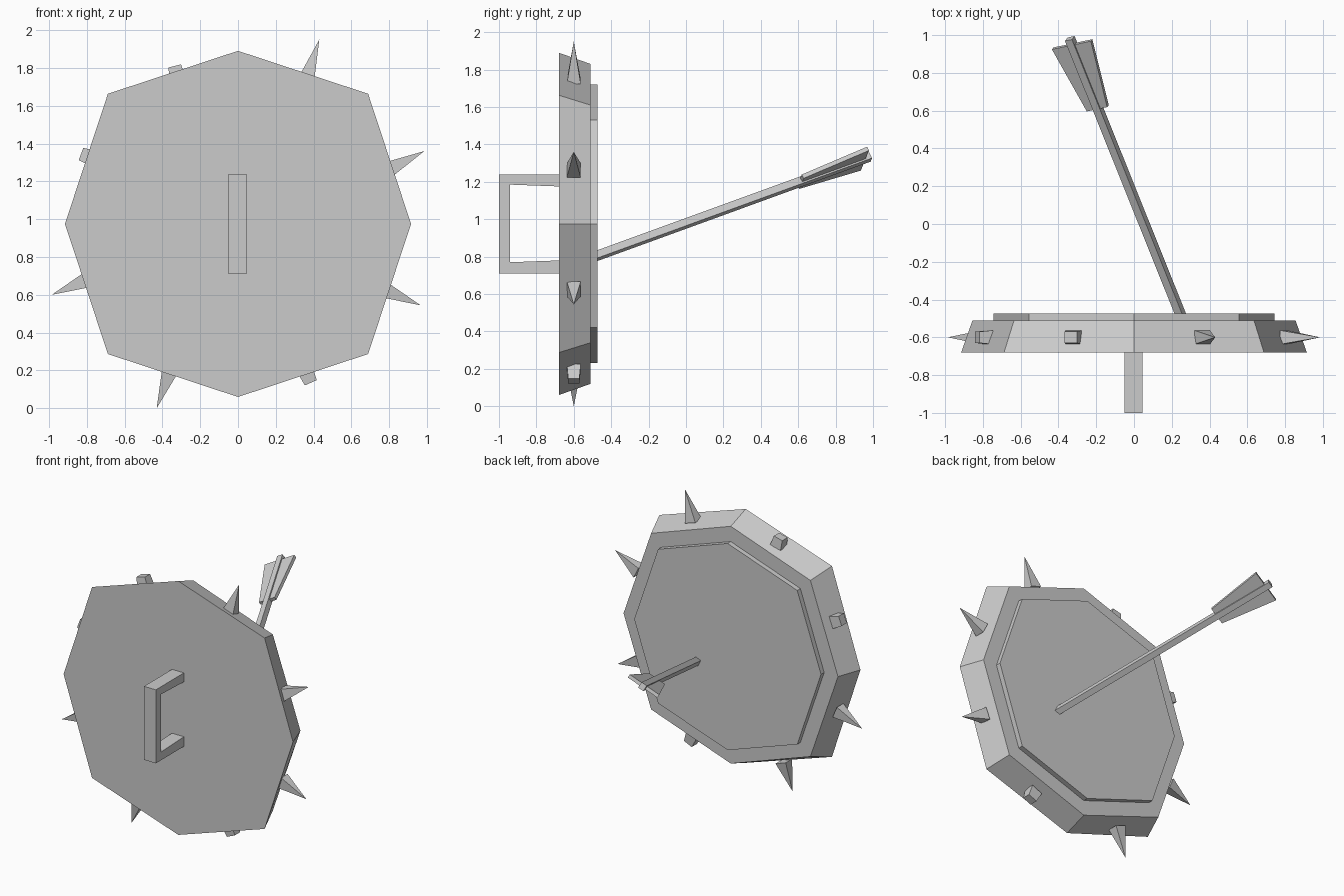
import bpy, bmesh
from mathutils import Vector

cube = bpy.data.objects.get("Cube")
if cube:
    bpy.data.objects.remove(cube, do_unlink=True)

grey = bpy.data.materials.new("plain grey")
grey.use_nodes = True
grey.diffuse_color = (0.6, 0.6, 0.6, 1)
grey.node_tree.nodes["Principled BSDF"].inputs["Base Color"].default_value = (0.6, 0.6, 0.6, 1)

MID = 0.975  # height of the shield centre


def loft(name, ring_a, ring_b):
    """Closed flat-faced solid between two matching rings of points."""
    bm = bmesh.new()
    a = [bm.verts.new(p) for p in ring_a]
    b = [bm.verts.new(p) for p in ring_b]
    bm.faces.new(a)
    bm.faces.new(b[::-1])
    for i in range(len(a)):
        j = (i + 1) % len(a)
        bm.faces.new((a[j], a[i], b[i], b[j]))
    bmesh.ops.remove_doubles(bm, verts=bm.verts, dist=0.0005)
    bmesh.ops.recalc_face_normals(bm, faces=bm.faces)
    mesh = bpy.data.meshes.new(name)
    bm.to_mesh(mesh)
    bm.free()
    mesh.materials.append(grey)
    obj = bpy.data.objects.new(name, mesh)
    bpy.context.collection.objects.link(obj)
    return obj


def octagon(y, straight, diagonal):
    """Upright octagon; straight = reach along the axes, diagonal = corner offset."""
    s, d = straight, diagonal
    flat = [(0, s), (d, d), (s, 0), (d, -d), (0, -s), (-d, -d), (-s, 0), (-d, d)]
    return [(x, y, MID + z) for x, z in flat]


def rectangle(centre, u, v):
    return [centre + u + v, centre - u + v, centre - u - v, centre + u - v]


# Shield body and raised back panel
loft("shield_body", octagon(-0.68, 0.915, 0.688), octagon(-0.51, 0.855, 0.635))
loft("back_panel", octagon(-0.515, 0.745, 0.555), octagon(-0.474, 0.745, 0.555))

# Grip on the front
grip = [(-0.67, 1.24), (-1, 1.24), (-1, 0.71), (-0.67, 0.71),
        (-0.67, 0.78), (-0.94, 0.77), (-0.94, 1.185), (-0.67, 1.175)]
loft("grip", [(-0.05, y, z) for y, z in grip], [(0.045, y, z) for y, z in grip])


# Rim spikes, some of them broken off to stubs
def spike(name, base, tip, end_scale):
    start = Vector((base[0], -0.6, base[1]))
    end = Vector((tip[0], -0.6, tip[1]))
    axis = (end - start).normalized()
    start -= axis * 0.03
    side = axis.cross(Vector((0, 1, 0))) * 0.043
    deep = Vector((0, 0.037, 0))
    loft(name, rectangle(start, side, deep),
         rectangle(end, side * end_scale, deep * end_scale))


whole = [((0.37, 1.765), (0.43, 1.95)), ((0.82, 1.275), (0.985, 1.36)),
         ((0.80, 0.615), (0.965, 0.545)), ((-0.37, 0.17), (-0.43, 0)),
         ((-0.82, 0.67), (-0.985, 0.6))]
broken = [((0.365, 0.18), (0.385, 0.135)), ((-0.79, 1.33), (-0.83, 1.345)),
          ((-0.325, 1.77), (-0.335, 1.81))]
for i, (base, tip) in enumerate(whole):
    spike(f"spike_{i + 1}", base, tip, 0)
for i, (base, tip) in enumerate(broken):
    spike(f"spike_stub_{i + 1}", base, tip, 0.8)

# Arrow stuck in the back
hit = Vector((0.245, -0.475, 0.805))
tail = Vector((-0.34, 0.982, 1.335))
axis = (tail - hit).normalized()
across = Vector((0.85, 0.19, 0.45))
across = (across - axis * across.dot(axis)).normalized()
up = axis.cross(across)
half = 0.021
loft("arrow_shaft", rectangle(hit - axis * 0.08, across * half, up * half),
     rectangle(tail, across * half, up * half))

# Flared feathers on both sides of the shaft
for side, label in ((1, "left"), (-1, "right")):
    shape = [(0.42, 0), (0.42, 0.062), (0.035, 0.118), (0.035, 0)]
    flat = [tail - axis * back + across * out * side for back, out in shape]
    loft(f"feather_{label}", [p + up * 0.012 for p in flat], [p - up * 0.012 for p in flat])
